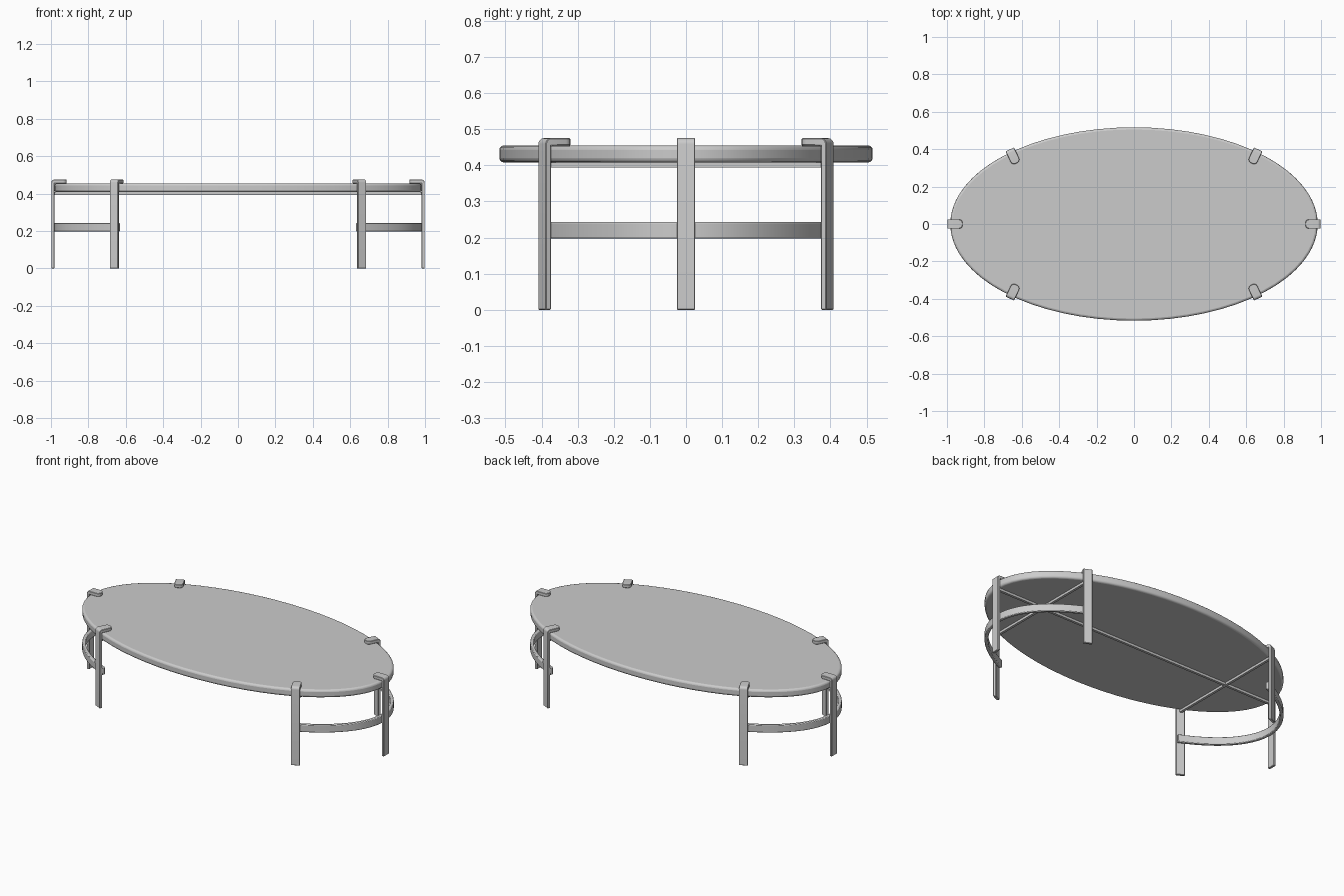
import bpy, bmesh
from math import sin, cos, pi, radians
from mathutils import Vector, Matrix

cube = bpy.data.objects.get("Cube")
if cube:
    bpy.data.objects.remove(cube, do_unlink=True)

A, B = 0.982, 0.517          # half axes of the oval top
TOP, UNDER = 0.455, 0.408    # faces of the top
HEIGHT, WIDTH, THICK = 0.475, 0.05, 0.016
CORNER = radians(48)         # ellipse angle of the corner legs

grey = bpy.data.materials.new("warm_grey")
grey.use_nodes = True
grey.diffuse_color = (0.6, 0.6, 0.6, 1)
grey.node_tree.nodes["Principled BSDF"].inputs["Base Color"].default_value = (0.6, 0.6, 0.6, 1)


def finish(name, bm, bevel=0, segments=2):
    bmesh.ops.recalc_face_normals(bm, faces=bm.faces)
    mesh = bpy.data.meshes.new(name)
    bm.to_mesh(mesh)
    bm.free()
    mesh.materials.append(grey)
    obj = bpy.data.objects.new(name, mesh)
    bpy.context.collection.objects.link(obj)
    bpy.ops.object.select_all(action='DESELECT')
    obj.select_set(True)
    bpy.context.view_layer.objects.active = obj
    bpy.ops.object.shade_smooth_by_angle(angle=radians(35))
    if bevel:
        mod = obj.modifiers.new("soft_edges", 'BEVEL')
        mod.width, mod.segments = bevel, segments
        mod.limit_method, mod.angle_limit = 'ANGLE', radians(40)
    return obj


def prism(points, direction):
    """Extrude a flat outline along a direction."""
    bm = bmesh.new()
    face = bm.faces.new([bm.verts.new(p) for p in points])
    new = bmesh.ops.extrude_face_region(bm, geom=[face])["geom"]
    bmesh.ops.translate(bm, vec=direction, verts=[v for v in new if isinstance(v, bmesh.types.BMVert)])
    return bm


def oval(t, z, inset=0):
    """Point on the oval, moved inward along its normal."""
    n = Vector((cos(t) / A, sin(t) / B, 0)).normalized()
    return Vector((A * cos(t), B * sin(t), z)) - n * inset


# Oval top
outline = [oval(2 * pi * i / 64, UNDER) for i in range(64)]
finish("table_top", prism(outline, (0, 0, TOP - UNDER)), 0.012, 3)


# Flat legs that hook over the rim of the top
def leg(name, t):
    r = 0.016
    arc = [(THICK - r + r * cos(a), HEIGHT - r + r * sin(a)) for a in (i * pi / 10 for i in range(6))]
    hook = -0.066
    profile = [(0, 0), (THICK, 0)] + arc + [(hook, HEIGHT), (hook, TOP), (0, TOP)]
    bm = prism([(x, -WIDTH / 2, z) for x, z in profile], (0, WIDTH, 0))
    # Round the tip of the hook in plan
    tips = [e for e in bm.edges if all(abs(v.co.x - hook) < 1e-4 for v in e.verts)
            and abs(e.verts[0].co.z - e.verts[1].co.z) > 0.01]
    bmesh.ops.bevel(bm, geom=tips, offset=0.02, segments=4, profile=0.5, affect='EDGES')
    n = Vector((cos(t) / A, sin(t) / B, 0)).normalized()
    turn = Matrix(((n.x, -n.y, 0), (n.y, n.x, 0), (0, 0, 1))).to_4x4()
    bmesh.ops.transform(bm, matrix=Matrix.Translation(oval(t, 0)) @ turn, verts=bm.verts)
    finish(name, bm, 0.002, 1)


for side, base in (("left", 0), ("right", pi)):
    leg(side + "_end_leg", base)
    sign = 1 if base == 0 else -1
    leg(side + "_front_leg", base - sign * CORNER)
    leg(side + "_back_leg", base + sign * CORNER)


# Curved stretchers joining the three legs at each end
def stretcher(name, base):
    bm = bmesh.new()
    span, steps = CORNER + 0.025, 28
    rings = []
    for i in range(steps + 1):
        t = base - span + 2 * span * i / steps
        rings.append([bm.verts.new(oval(t, z, d))
                      for d, z in ((0, 0.197), (0, 0.243), (0.02, 0.243), (0.02, 0.197))])
    for a, b in zip(rings, rings[1:]):
        for k in range(4):
            j = (k + 1) % 4
            bm.faces.new((a[k], a[j], b[j], b[k]))
    bm.faces.new(rings[0])
    bm.faces.new(rings[-1])
    finish(name, bm, 0.004, 2)


stretcher("left_stretcher", 0)
stretcher("right_stretcher", pi)


# Slim rails beneath the top
def rail(name, centre, size):
    bm = bmesh.new()
    bmesh.ops.create_cube(bm, size=1, matrix=Matrix.Translation(centre) @ Matrix.Diagonal((*size, 1)))
    finish(name, bm)


z, s = 0.401, 0.015
rail("long_rail", (0, 0, z), (2 * A, s, s))
for name, sign in (("left", 1), ("right", -1)):
    rail(name + "_cross_rail", (sign * A * cos(CORNER), 0, z), (s, 2 * B * sin(CORNER), s))
